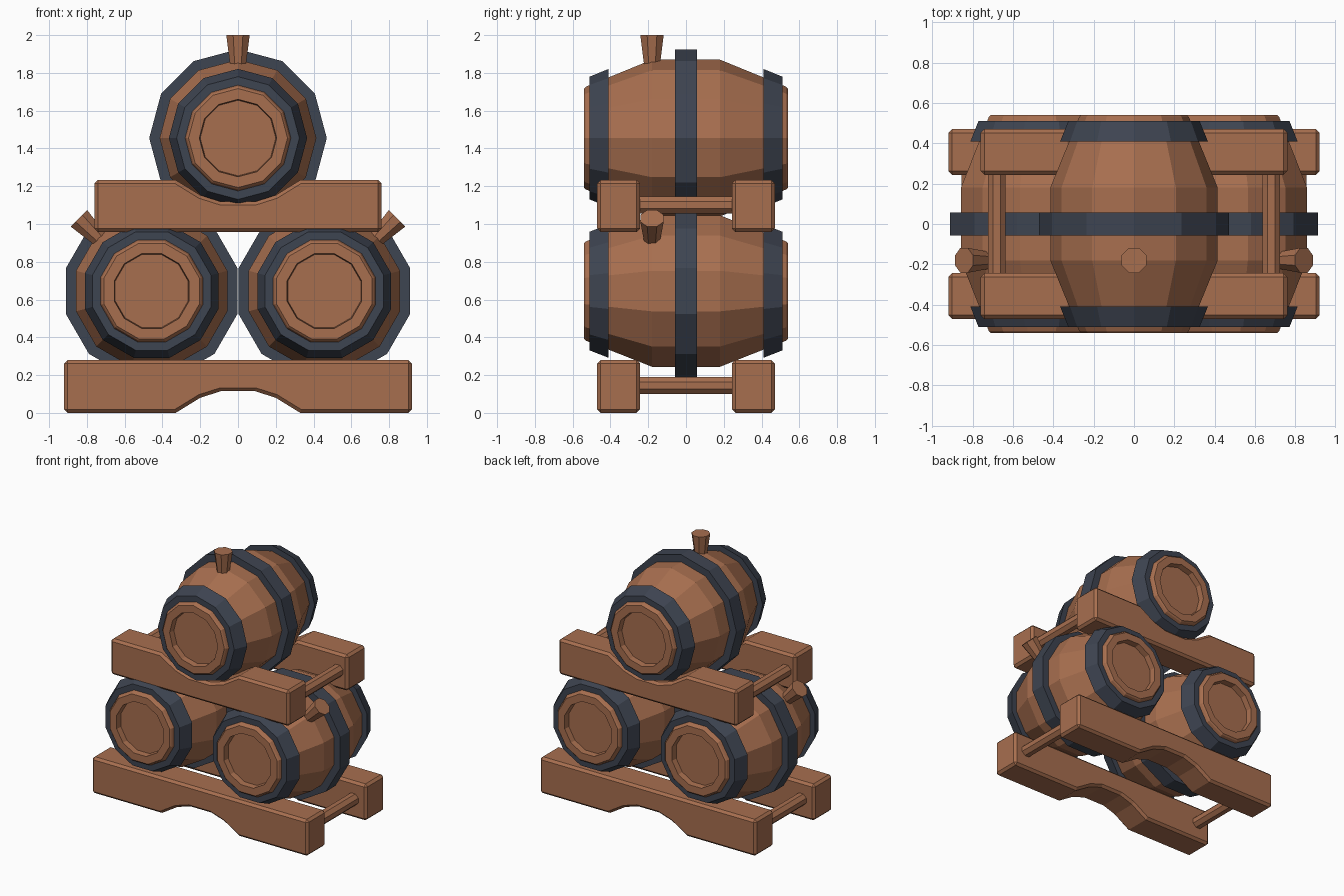
import bpy, bmesh, math
from mathutils import Vector

if "Cube" in bpy.data.objects:
    bpy.data.objects.remove(bpy.data.objects["Cube"])


def material(name, rgb):
    m = bpy.data.materials.new(name)
    m.diffuse_color = (*rgb, 1)
    m.use_nodes = True
    m.node_tree.nodes["Principled BSDF"].inputs["Base Color"].default_value = m.diffuse_color
    return m


WOOD = material("oak wood", (0.39, 0.158, 0.078))
IRON = material("dark iron", (0.048, 0.058, 0.082))


def make_object(name, bm, mat):
    bmesh.ops.recalc_face_normals(bm, faces=bm.faces[:])
    mesh = bpy.data.meshes.new(name)
    bm.to_mesh(mesh)
    bm.free()
    mesh.materials.append(mat)
    ob = bpy.data.objects.new(name, mesh)
    bpy.context.collection.objects.link(ob)
    return ob


def lathe(name, profile, origin, axis, up, mat, sides, turn=0.0, ring=False):
    """Spin (radius, distance) points about an axis; ring joins last to first, else ends are capped."""
    axis, up = Vector(axis).normalized(), Vector(up).normalized()
    side = axis.cross(up)
    bm = bmesh.new()
    loops = []
    for r, d in profile:
        loop = []
        for k in range(sides):
            a = 2 * math.pi * k / sides + turn
            p = Vector(origin) + axis * d + (up * math.cos(a) + side * math.sin(a)) * r
            loop.append(bm.verts.new(p))
        loops.append(loop)
    pairs = list(zip(loops, loops[1:]))
    if ring:
        pairs.append((loops[-1], loops[0]))
    else:
        bm.faces.new(loops[0])
        bm.faces.new(loops[-1])
    for a, b in pairs:
        for k in range(sides):
            j = (k + 1) % sides
            bm.faces.new((a[k], a[j], b[j], b[k]))
    return make_object(name, bm, mat)


def barrel(label, x, z, tilt):
    """Barrel along y; tilt turns the bung away from straight up."""
    origin = (x, 0, z)
    up = Vector((math.sin(tilt), 0, math.cos(tilt)))
    y = (0, 1, 0)
    # body with recessed heads
    half = [(0.20, 0.495), (0.205, 0.54), (0.262, 0.54), (0.272, 0.53), (0.415, 0.18)]
    body = [(r, -d) for r, d in half] + half[::-1]
    lathe(label + "_barrel_body", body, origin, y, up, WOOD, 12)
    # hoops
    lathe(label + "_middle_hoop", [(0.40, -0.058), (0.47, -0.058), (0.47, 0.058), (0.40, 0.058)],
          origin, y, up, IRON, 12, ring=True)
    for s, end in ((-1, "front"), (1, "back")):
        lathe(f"{label}_{end}_hoop", [(0.27, s * 0.51), (0.325, s * 0.51), (0.366, s * 0.41), (0.31, s * 0.41)],
              origin, y, up, IRON, 12, ring=True)
    # tapered bung
    lathe(label + "_bung", [(0.045, 0.385), (0.067, 0.545)], Vector(origin) + Vector((0, -0.18, 0)),
          up, y, WOOD, 8, turn=math.pi / 8)


def beam(name, half_len, y, z0, z1, flip):
    """Bevelled beam with an arch cut in one long edge (top edge when flipped)."""
    arch = [(-0.33, 0), (-0.2, 0.08), (-0.09, 0.115), (0.09, 0.115), (0.2, 0.08), (0.33, 0)]
    h = z1 - z0
    outline = [(-half_len, 0)] + arch + [(half_len, 0), (half_len, h), (-half_len, h)]
    bm = bmesh.new()
    verts = [bm.verts.new((px, y - 0.113, z1 - pz if flip else z0 + pz)) for px, pz in outline]
    face = bm.faces.new(verts)
    out = bmesh.ops.extrude_face_region(bm, geom=[face])
    moved = [v for v in out["geom"] if isinstance(v, bmesh.types.BMVert)]
    bmesh.ops.translate(bm, verts=moved, vec=(0, 0.226, 0))
    ob = make_object(name, bm, WOOD)
    bev = ob.modifiers.new("bevel", "BEVEL")
    bev.width = 0.018
    bev.segments = 1
    bev.limit_method = "ANGLE"
    bev.angle_limit = math.radians(50)


# three stacked barrels
barrel("left", -0.457, 0.645, -math.pi / 4)
barrel("right", 0.457, 0.645, math.pi / 4)
barrel("top", 0, 1.455, 0)

# two cradle racks: beams front and back, joined by rods
for label, half_len, z0, z1, flip, rod_x, rod_z in (
        ("lower", 0.92, 0.0, 0.28, False, 0.81, 0.145),
        ("upper", 0.76, 0.957, 1.233, True, 0.68, 1.10)):
    for s, end in ((-1, "front"), (1, "back")):
        beam(f"{label}_{end}_beam", half_len, s * 0.357, z0, z1, flip)
    for s, hand in ((-1, "left"), (1, "right")):
        lathe(f"{label}_{hand}_rod", [(0.048, -0.26), (0.048, 0.26)], (s * rod_x, 0, rod_z),
              (0, 1, 0), (0, 0, 1), WOOD, 8, turn=math.pi / 8)
